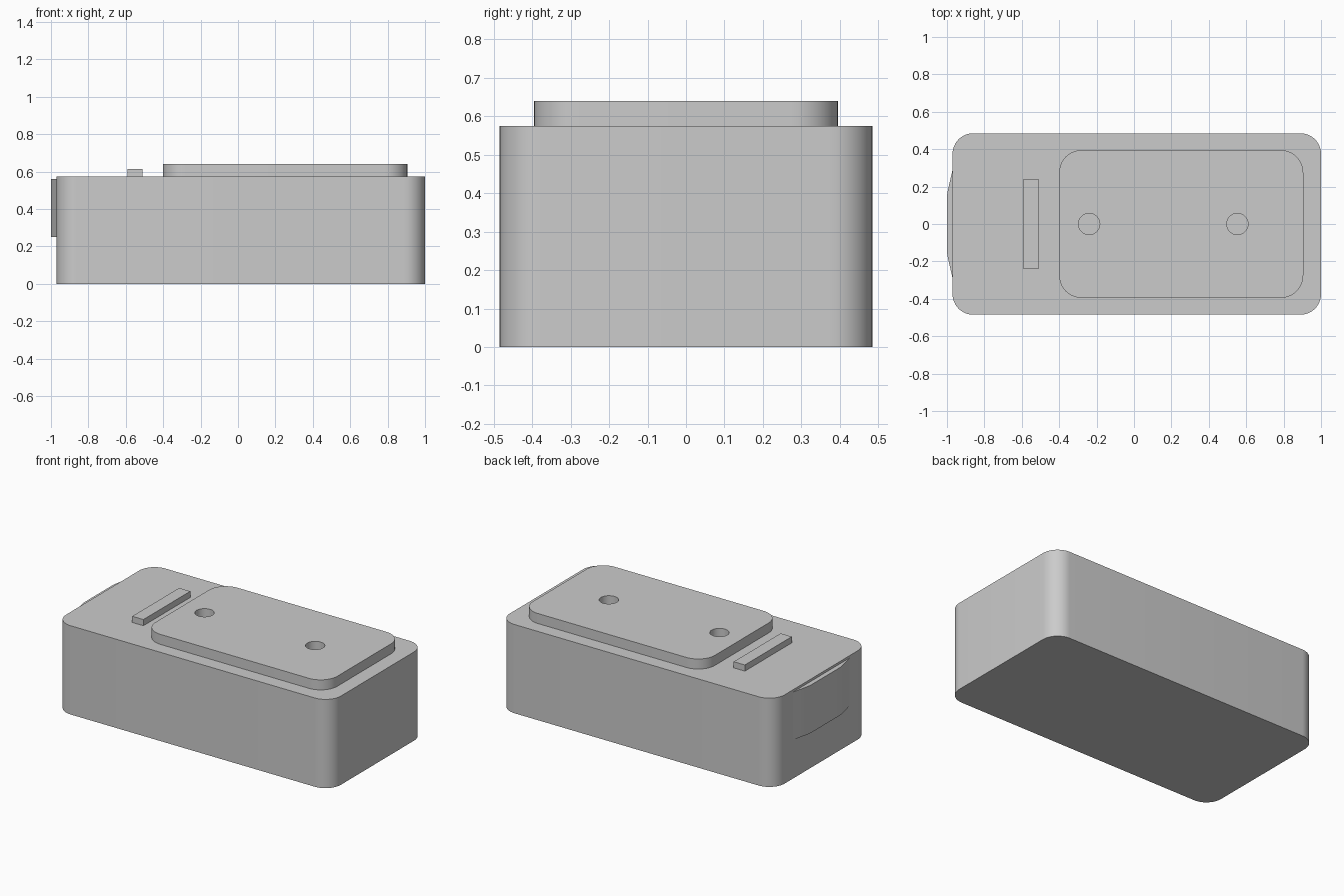
import bpy, bmesh
from math import cos, sin, pi, radians

if "Cube" in bpy.data.objects:
    bpy.data.objects.remove(bpy.data.objects["Cube"], do_unlink=True)

grey = bpy.data.materials.new("plain grey")
grey.use_nodes = True
colour = (0.6, 0.6, 0.6, 1)
grey.diffuse_color = colour
grey.node_tree.nodes["Principled BSDF"].inputs["Base Color"].default_value = colour


def select_only(obj):
    bpy.ops.object.select_all(action='DESELECT')
    obj.select_set(True)
    bpy.context.view_layer.objects.active = obj


def smooth(obj):
    select_only(obj)
    bpy.ops.object.shade_smooth_by_angle(angle=radians(30))


def prism(name, outline, z0, z1):
    """Extrude a flat outline upwards from z0 to z1."""
    bm = bmesh.new()
    base = bm.faces.new([bm.verts.new((x, y, z0)) for x, y in outline])
    top = bmesh.ops.extrude_face_region(bm, geom=[base])["geom"]
    moved = [v for v in top if isinstance(v, bmesh.types.BMVert)]
    bmesh.ops.translate(bm, verts=moved, vec=(0, 0, z1 - z0))
    bmesh.ops.recalc_face_normals(bm, faces=bm.faces)
    mesh = bpy.data.meshes.new(name)
    bm.to_mesh(mesh)
    bm.free()
    mesh.materials.append(grey)
    obj = bpy.data.objects.new(name, mesh)
    bpy.context.collection.objects.link(obj)
    return obj


def rounded_rect(x0, x1, half_y, r, steps=12):
    corners = [(x1 - r, half_y - r), (x0 + r, half_y - r),
               (x0 + r, r - half_y), (x1 - r, r - half_y)]
    return [(cx + r * cos(a), cy + r * sin(a))
            for i, (cx, cy) in enumerate(corners)
            for a in [(i + k / steps) * pi / 2 for k in range(steps + 1)]]


# Main body
smooth(prism("body", rounded_rect(-0.97, 1.0, 0.485, 0.11), 0, 0.575))

# Raised plate with two round holes
plate = prism("raised_plate", rounded_rect(-0.40, 0.905, 0.395, 0.12), 0.575, 0.64)
for x in (-0.24, 0.553):
    circle = [(x + 0.057 * cos(k * pi / 20), 0.057 * sin(k * pi / 20)) for k in range(40)]
    cutter = prism("hole_cutter", circle, 0.5, 0.7)
    cut = plate.modifiers.new("hole", 'BOOLEAN')
    cut.operation, cut.solver, cut.object = 'DIFFERENCE', 'EXACT', cutter
    select_only(plate)
    bpy.ops.object.modifier_apply(modifier=cut.name)
    bpy.data.objects.remove(cutter, do_unlink=True)
smooth(plate)

# Narrow bar beside the plate
prism("bar", [(-0.59, -0.24), (-0.51, -0.24), (-0.51, 0.24), (-0.59, 0.24)], 0.575, 0.615)

# Shallow bowed grip on the end
half = [(-0.96, 0.29), (-0.97, 0.29), (-0.985, 0.225), (-0.995, 0.18), (-1.0, 0.15)]
smooth(prism("end_grip", half + [(x, -y) for x, y in reversed(half)], 0.25, 0.56))
